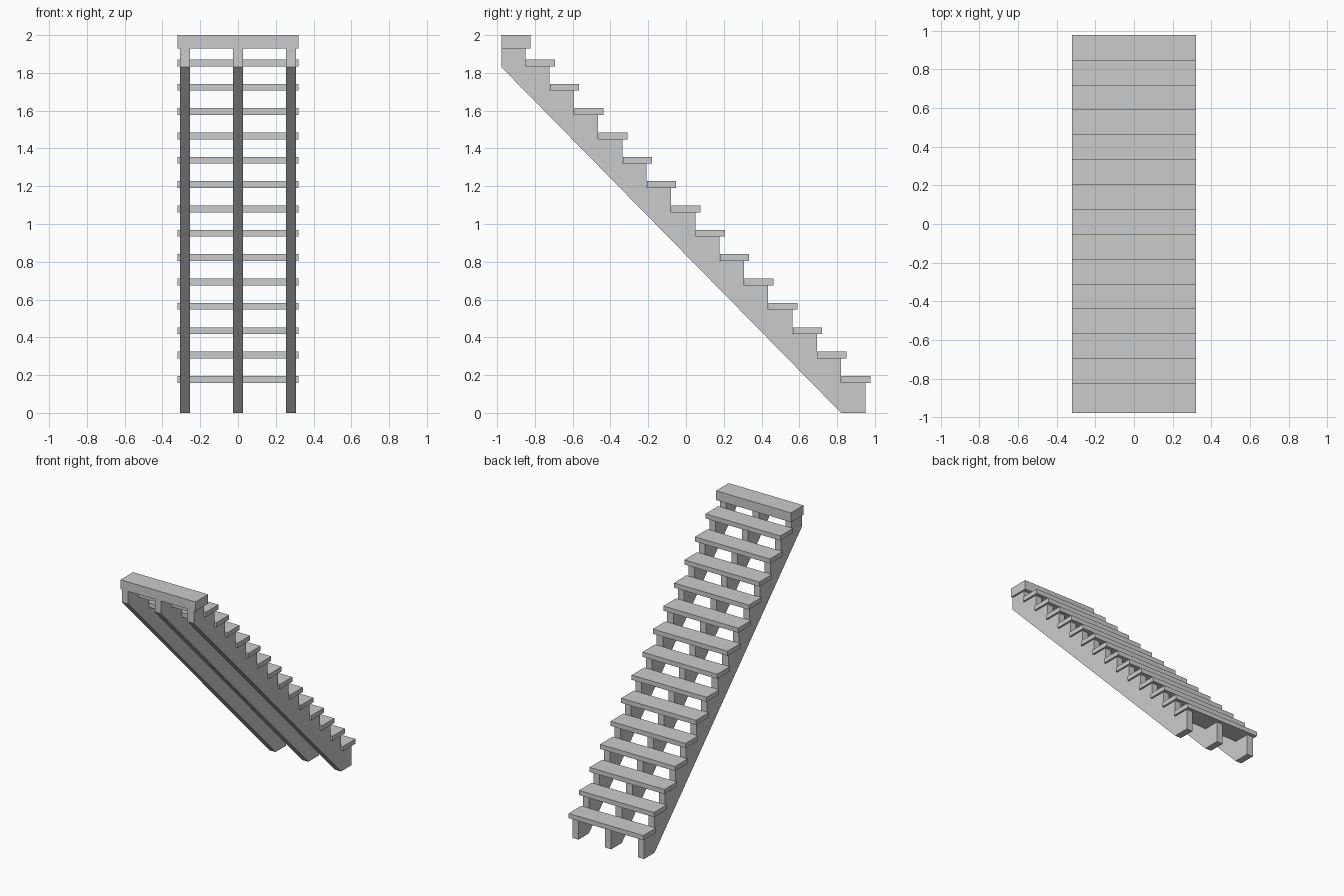
import bpy, bmesh

if "Cube" in bpy.data.objects:
    bpy.data.objects.remove(bpy.data.objects["Cube"])

N = 15                   # steps, the last one being the thick top landing
RUN, RISE = 0.1286, 0.1289
NOSE, DEPTH = 0.977, 0.154
TREAD_T, TOP_T = 0.036, 0.072
HALF_W = 0.32
FIRST_TOP = 2.0 - RISE * (N - 1)
BACK = -0.977


def extrude_x(name, profile, x0, x1):
    """Solid from a (y, z) profile spanning x0..x1."""
    bm = bmesh.new()
    face = bm.faces.new([bm.verts.new((x0, y, z)) for y, z in profile])
    res = bmesh.ops.extrude_face_region(bm, geom=[face])
    verts = [v for v in res["geom"] if isinstance(v, bmesh.types.BMVert)]
    bmesh.ops.translate(bm, verts=verts, vec=(x1 - x0, 0, 0))
    bmesh.ops.recalc_face_normals(bm, faces=bm.faces)
    mesh = bpy.data.meshes.new(name)
    bm.to_mesh(mesh)
    bm.free()
    obj = bpy.data.objects.new(name, mesh)
    bpy.context.collection.objects.link(obj)
    return obj


# treads and top landing
for i in range(N):
    last = i == N - 1
    y1 = NOSE - RUN * i
    y0 = BACK if last else y1 - DEPTH
    z1 = FIRST_TOP + RISE * i
    z0 = z1 - (TOP_T if last else TREAD_T)
    extrude_x("top_landing" if last else f"tread_{i + 1}",
              [(y0, z0), (y1, z0), (y1, z1), (y0, z1)], -HALF_W, HALF_W)

# sawtooth stringer profile: straight underside, notched top
riser = NOSE - (DEPTH - RUN) - 0.002
profile = [(BACK, 1.83), (riser - RUN, 0), (riser, 0)]
for i in range(N):
    last = i == N - 1
    z = FIRST_TOP + RISE * i - (TOP_T if last else TREAD_T)
    profile.append((riser - RUN * i, z))
    profile.append((BACK if last else riser - RUN * (i + 1), z))

# three stringers
for name, x in (("left_stringer", -0.28), ("middle_stringer", 0), ("right_stringer", 0.28)):
    extrude_x(name, profile, x - 0.026, x + 0.026)
